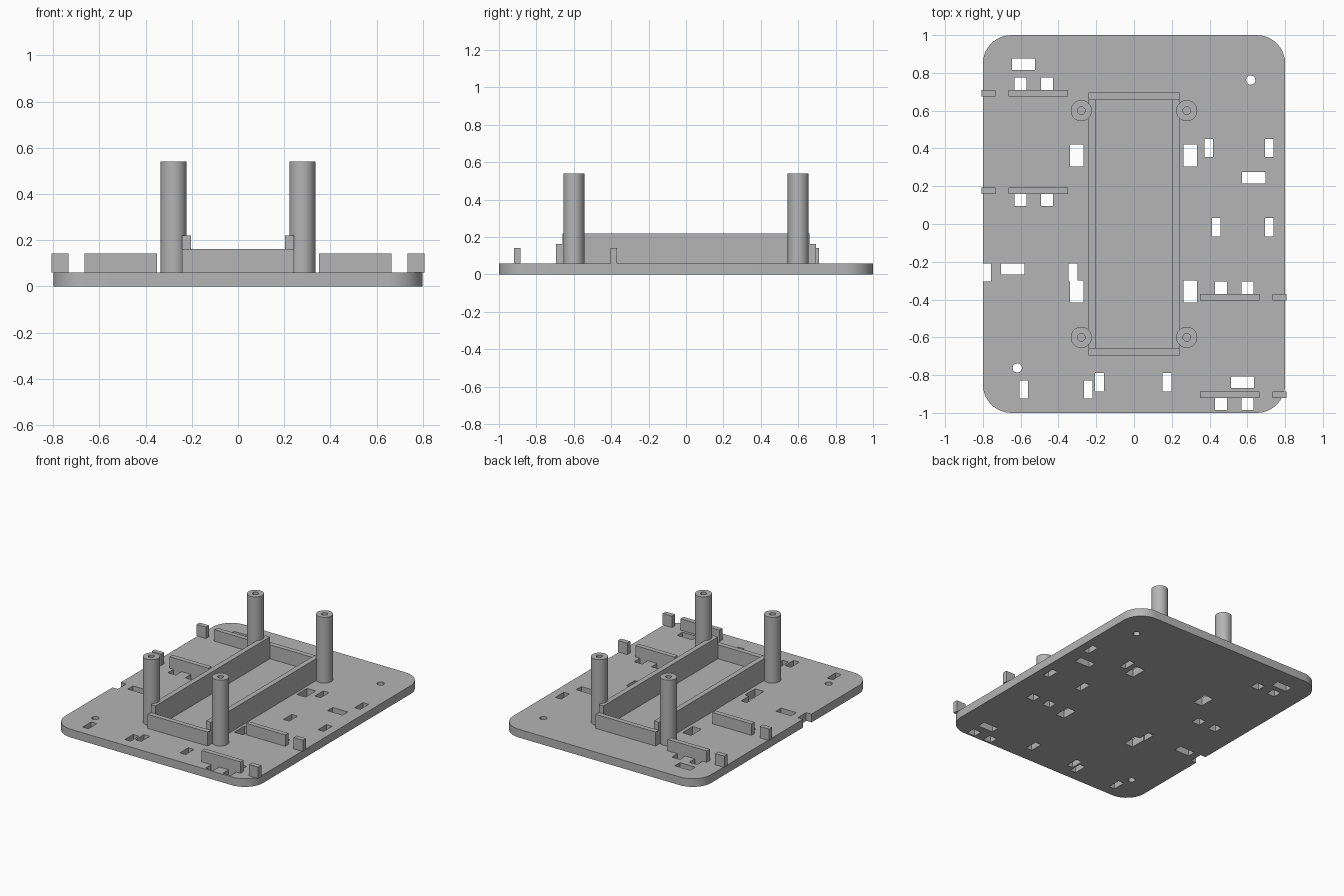
import bpy, bmesh, math
from mathutils import Matrix, Vector

if "Cube" in bpy.data.objects:
    bpy.data.objects.remove(bpy.data.objects["Cube"])

grey = bpy.data.materials.new("plain grey")
grey.use_nodes = True
grey.diffuse_color = (0.46, 0.46, 0.46, 1)
grey.node_tree.nodes["Principled BSDF"].inputs["Base Color"].default_value = grey.diffuse_color

BASE = 0.06   # plate thickness


def add_box(bm, x0, x1, y0, y1, z0, z1):
    size = Matrix.Diagonal((x1 - x0, y1 - y0, z1 - z0, 1))
    move = Matrix.Translation(((x0 + x1) / 2, (y0 + y1) / 2, (z0 + z1) / 2))
    return bmesh.ops.create_cube(bm, size=1, matrix=move @ size)["verts"]


def finish(name, bm):
    mesh = bpy.data.meshes.new(name)
    bmesh.ops.recalc_face_normals(bm, faces=bm.faces)
    bm.to_mesh(mesh)
    bm.free()
    mesh.materials.append(grey)
    ob = bpy.data.objects.new(name, mesh)
    bpy.context.collection.objects.link(ob)
    return ob


def activate(ob):
    bpy.ops.object.select_all(action="DESELECT")
    ob.select_set(True)
    bpy.context.view_layer.objects.active = ob


def box(name, *bounds):
    bm = bmesh.new()
    add_box(bm, *bounds)
    return finish(name, bm)


# Base plate with rounded corners
bm = bmesh.new()
add_box(bm, -0.8, 0.8, -1, 1, 0, BASE)
upright = [e for e in bm.edges if abs(e.verts[0].co.z - e.verts[1].co.z) > 0.01]
bmesh.ops.bevel(bm, geom=upright, offset=0.15, segments=10, profile=0.5, affect="EDGES")
plate = finish("base_plate", bm)

# Slots through the plate: left x, front y, width, depth
TALL, WIDE = (0.046, 0.097), (0.122, 0.06)
slots = [
    (-0.645, 0.815, *WIDE), (0.513, -0.867, *WIDE), (0.573, 0.214, *WIDE), (-0.703, -0.268, *WIDE),
    (0.373, 0.354, *TALL), (0.693, 0.354, *TALL), (0.413, -0.066, *TALL), (0.693, -0.066, *TALL),
    (-0.346, -0.305, *TALL), (-0.606, -0.925, *TALL), (-0.266, -0.925, *TALL),
    (-0.206, -0.887, *TALL), (0.152, -0.887, *TALL),
    (-0.83, -0.305, 0.073, 0.097),   # notch in the left-hand edge
]
for x in (-0.338, 0.262):
    for y in (-0.416, 0.304):
        slots.append((x, y, 0.071, 0.118))

# Clip rails with end tabs, and the slot pair beside each rail
for side, label, yc in ((-1, "right", 0.435), (1, "left", -0.645)):
    for end, place in ((-1, "front"), (1, "back")):
        y = yc + end * 0.258
        for part, a, b in (("clip_rail", 0.35, 0.665), ("clip_tab", 0.733, 0.808)):
            x0, x1 = sorted((side * a, side * b))
            box(f"{part}_{label}_{place}", x0, x1, y - 0.0175, y + 0.0175, BASE, 0.143)
        for xc in (0.46, 0.6):
            slots.append((side * xc - 0.032, yc + end * 0.3075 - 0.0325, 0.064, 0.065))

# Cut slots and two screw holes
bm = bmesh.new()
for x, y, w, d in slots:
    add_box(bm, x, x + w, y, y + d, -0.1, 0.2)
for s in (-1, 1):
    bmesh.ops.create_cone(bm, cap_ends=True, segments=12, radius1=0.025, radius2=0.025, depth=0.4,
                          matrix=Matrix.Translation((s * 0.618, s * 0.762, 0)))
cutter = finish("slot_cutter", bm)
cutter.hide_render = True
activate(plate)
cut = plate.modifiers.new("slots", "BOOLEAN")
cut.operation, cut.solver, cut.object, cut.use_self = "DIFFERENCE", "EXACT", cutter, True
bpy.ops.object.modifier_apply(modifier=cut.name)
bpy.data.objects.remove(cutter)
bpy.ops.object.shade_smooth_by_angle(angle=math.radians(30))

# Tray frame: tall long sides, lower end walls
for s, side, end in ((-1, "right", "front"), (1, "left", "back")):
    x0, x1 = sorted((s * 0.204, s * 0.242))
    box(f"tray_side_{side}", x0, x1, -0.66, 0.66, BASE, 0.22)
    y0, y1 = sorted((s * 0.66, s * 0.696))
    box(f"tray_end_{end}", -0.242, 0.242, y0, y1, BASE, 0.162)

# Hollow standoff posts, turned from a profile
profile = [(0, BASE + 0.01), (0.02, BASE + 0.01), (0.02, 0.54), (0.056, 0.54), (0.056, BASE), (0, BASE)]
for sx, side in ((-1, "right"), (1, "left")):
    for sy, end in ((-1, "front"), (1, "back")):
        bm = bmesh.new()
        verts = [bm.verts.new((r, 0, z)) for r, z in profile]
        edges = [bm.edges.new(pair) for pair in zip(verts, verts[1:])]
        bmesh.ops.spin(bm, geom=verts + edges, cent=(0, 0, 0), axis=(0, 0, 1),
                       angle=math.tau, steps=32)
        bmesh.ops.remove_doubles(bm, verts=bm.verts, dist=0.0005)
        bmesh.ops.translate(bm, verts=bm.verts, vec=Vector((sx * 0.279, sy * 0.6, 0)))
        post = finish(f"standoff_post_{side}_{end}", bm)
        activate(post)
        bpy.ops.object.shade_smooth_by_angle(angle=math.radians(30))
